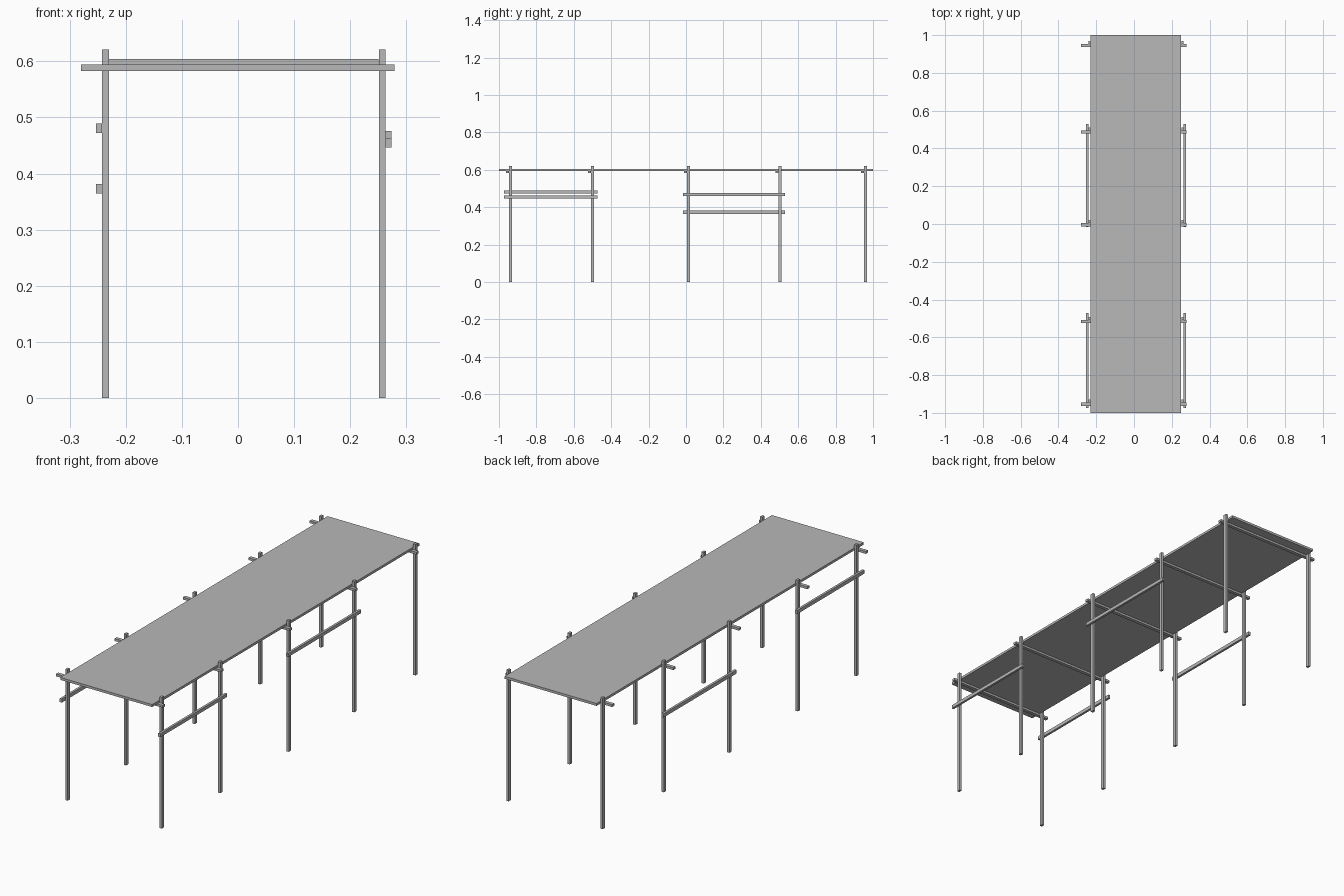
import bpy
import bmesh

cube = bpy.data.objects.get("Cube")
if cube:
    bpy.data.objects.remove(cube, do_unlink=True)

grey = bpy.data.materials.new("plain_grey")
grey.use_nodes = True
colour = (0.48, 0.48, 0.48, 1)
grey.diffuse_color = colour
grey.node_tree.nodes["Principled BSDF"].inputs["Base Color"].default_value = colour


def box(name, x, y, z):
    """Box spanning the (low, high) range on each axis."""
    bm = bmesh.new()
    bmesh.ops.create_cube(bm, size=1)
    for v in bm.verts:
        v.co = [(a + b) / 2 + c * (b - a) for c, (a, b) in zip(v.co, (x, y, z))]
    mesh = bpy.data.meshes.new(name)
    bm.to_mesh(mesh)
    bm.free()
    mesh.materials.append(grey)
    obj = bpy.data.objects.new(name, mesh)
    bpy.context.collection.objects.link(obj)
    return obj


right_post = (-0.242, -0.230)
left_post = (0.251, 0.263)

# Long flat deck
box("deck", (-0.231, 0.250), (-1, 1), (0.593, 0.6045))

# Post pairs, each with a crossbar lashed to its front side
for i, y in enumerate((-0.938, -0.5, 0.013, 0.503, 0.961), 1):
    span = (y - 0.008, y + 0.008)
    box(f"right_post_{i}", right_post, span, (0, 0.621))
    box(f"left_post_{i}", left_post, span, (0, 0.621))
    box(f"crossbar_{i}", (-0.280, 0.279), (y - 0.025, y - 0.008), (0.583, 0.594))

# Side rails on the outer faces of the posts
right_rail = (-0.253, -0.242)
left_rail = (0.263, 0.274)
front = (-0.973, -0.472)
back = (-0.017, 0.529)
box("front_right_rail", right_rail, front, (0.472, 0.489))
box("back_right_rail", right_rail, back, (0.364, 0.381))
box("front_left_rail", left_rail, front, (0.446, 0.462))
box("back_left_rail", left_rail, back, (0.460, 0.476))
